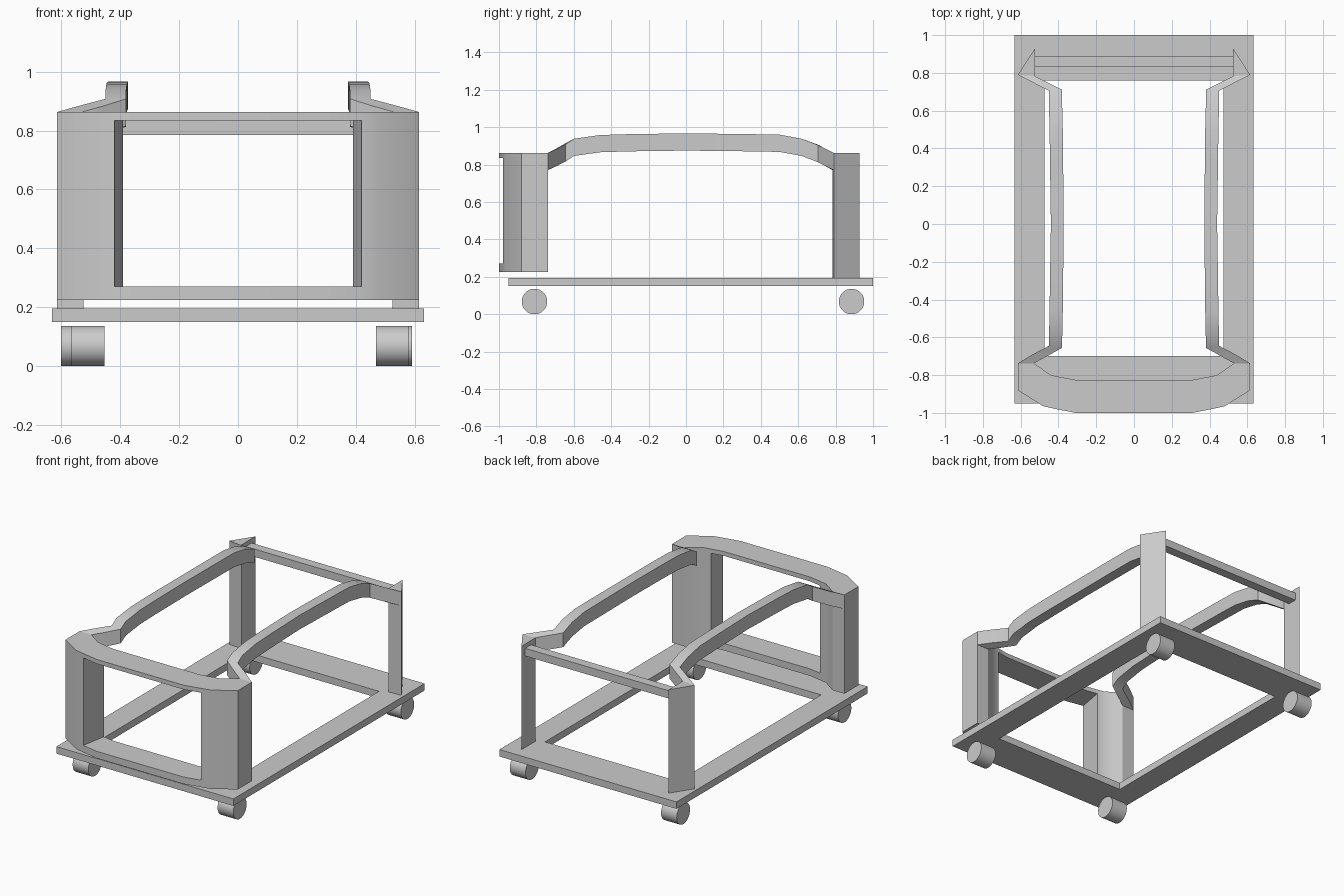
import bpy, math

if "Cube" in bpy.data.objects:
    bpy.data.objects.remove(bpy.data.objects["Cube"])


def make(name, verts, faces):
    me = bpy.data.meshes.new(name)
    me.from_pydata(verts, [], faces)
    ob = bpy.data.objects.new(name, me)
    bpy.context.collection.objects.link(ob)
    bpy.ops.object.select_all(action='DESELECT')
    ob.select_set(True)
    bpy.context.view_layer.objects.active = ob
    bpy.ops.object.mode_set(mode='EDIT')
    bpy.ops.mesh.select_all(action='SELECT')
    bpy.ops.mesh.remove_doubles(threshold=1e-5)
    bpy.ops.mesh.normals_make_consistent(inside=False)
    bpy.ops.object.mode_set(mode='OBJECT')
    bpy.ops.object.shade_smooth_by_angle(angle=math.radians(30))
    return ob


def prism(name, pts, z0, z1):
    n = len(pts)
    v = [(x, y, z) for z in (z0, z1) for x, y in pts]
    f = [tuple(range(n)), tuple(range(n, 2 * n))]
    f += [(i, (i + 1) % n, n + (i + 1) % n, n + i) for i in range(n)]
    return make(name, v, f)


def box(name, x0, x1, y0, y1, z0, z1):
    return prism(name, [(x0, y0), (x1, y0), (x1, y1), (x0, y1)], z0, z1)


# Rectangular base frame
outer = [(-.632, -.95), (.632, -.95), (.632, 1), (-.632, 1)]
inner = [(-.475, -.70), (.475, -.70), (.475, .76), (-.475, .76)]
verts = [(x, y, z) for z in (.15, .195) for x, y in outer + inner]
faces = []
for i in range(4):
    j = (i + 1) % 4
    faces += [(i, j, 4 + j, 4 + i), (8 + i, 8 + j, 12 + j, 12 + i),
              (i, j, 8 + j, 8 + i), (4 + i, 4 + j, 12 + j, 12 + i)]
make("base_frame", verts, faces)

# Castor wheels
for name, x, y in (("front_left", -.51, -.81), ("front_right", .525, -.81),
                   ("back_left", -.545, .885), ("back_right", .535, .885)):
    bpy.ops.mesh.primitive_cylinder_add(vertices=32, radius=.068, depth=.112,
                                        location=(x, y, .068),
                                        rotation=(0, math.pi / 2, 0))
    bpy.context.object.name = "wheel_" + name
    bpy.ops.object.shade_smooth_by_angle(angle=math.radians(30))

# Wrapped front panel with a large opening: plan stations (outer, inner)
half = [((.31, -1.0), (.31, -.825)), ((.42, -.978), (.39, -.81)),
        ((.48, -.965), (.44, -.80)), ((.615, -.88), (.49, -.765)),
        ((.615, -.738), (.53, -.738))]
stations = [tuple((-x, y) for x, y in s) for s in reversed(half)] + half
levels = [.225, .27, .835, .863]
ns, nz = len(stations), len(levels)
verts = [(x, y, z) for s in stations for z in levels for x, y in s]


def vid(i, j, side):
    return (i * nz + j) * 2 + side


def solid(i, j):
    if not (0 <= i < ns - 1 and 0 <= j < nz - 1):
        return False
    return not (j == 1 and 3 <= i <= 5)


faces = []
for i in range(ns - 1):
    for j in range(nz - 1):
        if not solid(i, j):
            continue
        for s in (0, 1):
            faces.append((vid(i, j, s), vid(i + 1, j, s),
                          vid(i + 1, j + 1, s), vid(i, j + 1, s)))
        for d in (0, 1):
            if not solid(i, j + 2 * d - 1):
                faces.append((vid(i, j + d, 0), vid(i + 1, j + d, 0),
                              vid(i + 1, j + d, 1), vid(i, j + d, 1)))
            if not solid(i + 2 * d - 1, j):
                faces.append((vid(i + d, j, 0), vid(i + d, j + 1, 0),
                              vid(i + d, j + 1, 1), vid(i + d, j, 1)))
make("front_panel", verts, faces)

# Side rails: outer x, outer y, inner x, inner y, top z
rail = [(.615, -.738, .53, -.738, .863), (.54, -.692, .455, -.697, .884),
        (.45, -.645, .38, -.655, .908), (.45, -.60, .38, -.60, .938),
        (.447, -.46, .377, -.46, .958), (.445, -.30, .375, -.30, .963),
        (.44, 0, .373, 0, .967), (.445, .34, .375, .34, .963),
        (.447, .50, .377, .50, .960), (.45, .62, .38, .62, .938),
        (.45, .705, .38, .71, .905), (.615, .79, .525, .783, .863)]
for side, m in (("right", 1), ("left", -1)):
    verts, faces = [], []
    for ox, oy, ix, iy, z in rail:
        verts += [(m * ox, oy, z), (m * ix, iy, z),
                  (m * ix, iy, z - .092), (m * ox, oy, z - .092)]
    for k in range(len(rail) - 1):
        a = 4 * k
        faces += [(a + i, a + (i + 1) % 4, a + 4 + (i + 1) % 4, a + 4 + i)
                  for i in range(4)]
    e = len(verts)
    faces += [(0, 1, 2, 3), (e - 4, e - 3, e - 2, e - 1)]
    make("side_rail_" + side, verts, faces)
    # Wedge-shaped back post
    prism("back_post_" + side,
          [(m * .525, .928), (m * .615, .79), (m * .525, .783)], .195, .863)

# Crossbar between back posts
box("back_crossbar", -.525, .525, .83, .89, .785, .835)
